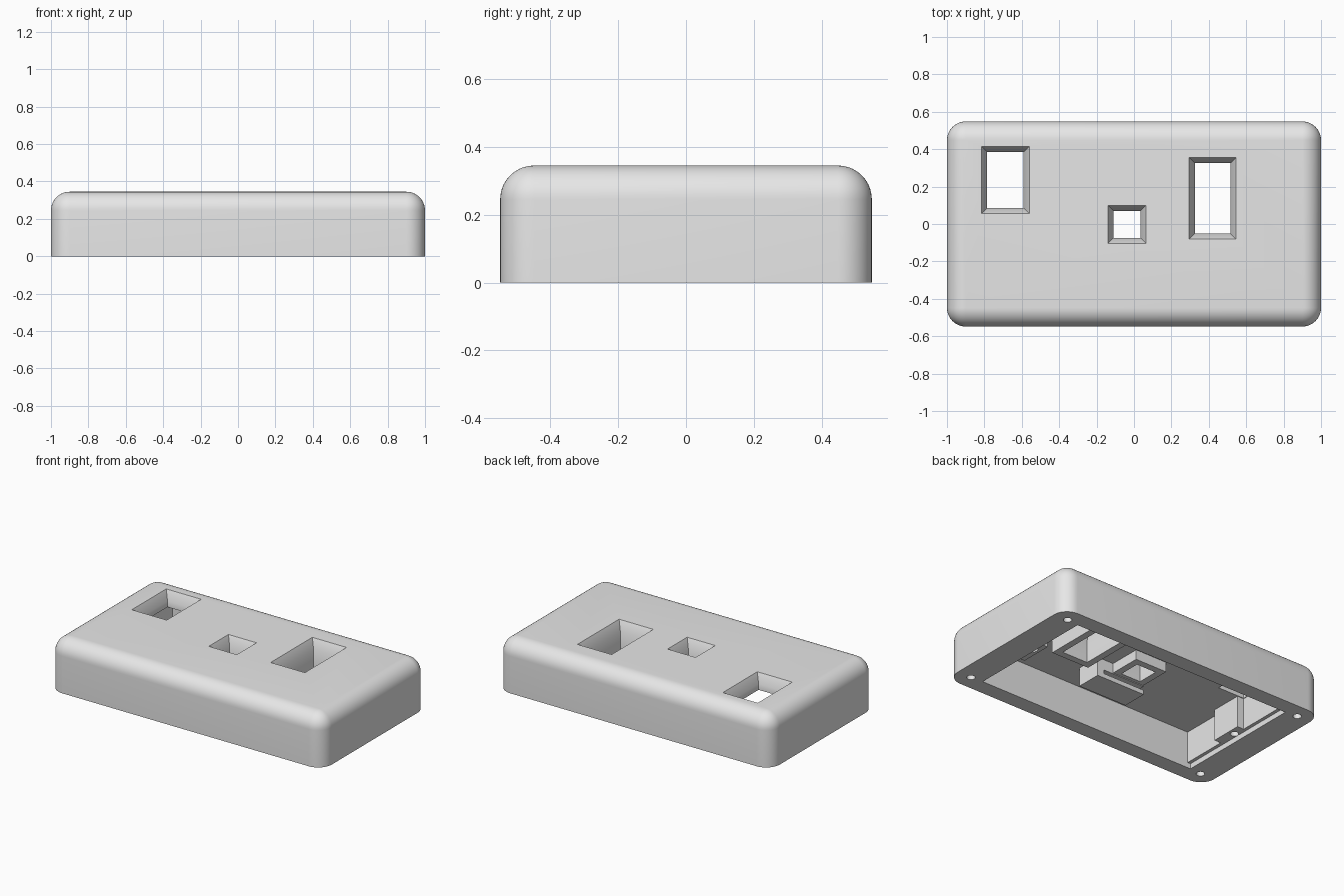
import bpy
import bmesh
import math

default = bpy.data.objects.get("Cube")
if default:
    bpy.data.objects.remove(default, do_unlink=True)

grey = bpy.data.materials.new("light_grey")
grey.use_nodes = True
grey.diffuse_color = (0.8, 0.8, 0.8, 1)
grey.node_tree.nodes["Principled BSDF"].inputs["Base Color"].default_value = (0.8, 0.8, 0.8, 1)

TOP, CEILING, LEDGE = 0.345, 0.245, 0.035


def from_rings(name, rings):
    """Skin a stack of equal point rings and cap both ends."""
    bm = bmesh.new()
    loops = [[bm.verts.new(p) for p in ring] for ring in rings]
    for a, b in zip(loops, loops[1:]):
        for i in range(len(a)):
            j = (i + 1) % len(a)
            bm.faces.new((a[i], a[j], b[j], b[i]))
    bm.faces.new(loops[0][::-1])
    bm.faces.new(loops[-1])
    bmesh.ops.remove_doubles(bm, verts=bm.verts, dist=1e-5)
    bmesh.ops.recalc_face_normals(bm, faces=bm.faces)
    mesh = bpy.data.meshes.new(name)
    bm.to_mesh(mesh)
    bm.free()
    mesh.materials.append(grey)
    obj = bpy.data.objects.new(name, mesh)
    bpy.context.collection.objects.link(obj)
    return obj


def rect(x0, x1, y0, y1, z, grow=0):
    return [(x0 - grow, y0 - grow, z), (x1 + grow, y0 - grow, z),
            (x1 + grow, y1 + grow, z), (x0 - grow, y1 + grow, z)]


def box(name, x0, x1, y0, y1, z0, z1):
    return from_rings(name, [rect(x0, x1, y0, y1, z) for z in (z0, z1)])


def peg(x, y, z0, z1, r=0.026, sides=20):
    turn = [2 * math.pi * i / sides for i in range(sides)]
    return from_rings("screw_hole", [[(x + r * math.cos(a), y + r * math.sin(a), z)
                                      for a in turn] for z in (z0, z1)])


def rounded_ring(r, z, cx=0.9, cy=0.448, steps=10):
    """Rounded rectangle whose corner centres stay fixed."""
    ring = []
    for k, (sx, sy) in enumerate(((1, 1), (-1, 1), (-1, -1), (1, -1))):
        for i in range(steps + 1):
            a = math.pi / 2 * (k + i / steps)
            ring.append((sx * cx + r * math.cos(a), sy * cy + r * math.sin(a), z))
    return ring


def combine(target, tool, operation):
    mod = target.modifiers.new("combine", 'BOOLEAN')
    mod.operation = operation
    mod.solver = 'EXACT'
    mod.object = tool
    bpy.context.view_layer.objects.active = target
    bpy.ops.object.modifier_apply(modifier=mod.name)
    bpy.data.objects.remove(tool, do_unlink=True)


# Outer shell with filleted vertical and top edges
R = 0.1
rings = [rounded_ring(R, 0)]
for i in range(11):
    t = math.pi / 2 * i / 10
    rings.append(rounded_ring(R * math.cos(t), TOP - R + R * math.sin(t)))
shell = from_rings("case_shell", rings)

# Hollow underside with a shallow seat at both ends
combine(shell, box("cavity", -0.79, 0.79, -0.442, 0.442, -0.1, CEILING), 'DIFFERENCE')
combine(shell, box("seat", -0.812, 0.812, -0.442, 0.442, -0.1, LEDGE), 'DIFFERENCE')

# Screw bosses on the end walls
for side in (-1, 1):
    xs = sorted((side * 0.85, side * 0.742))
    combine(shell, box("boss", *xs, -0.135, 0.08, LEDGE, CEILING + 0.03), 'UNION')

# Window openings: inner rectangle, lower end of the sleeve (None for no sleeve)
windows = [(-0.785, -0.59, 0.085, 0.385, None),
           (-0.11, 0.035, -0.075, 0.07, 0.18),
           (0.325, 0.515, -0.05, 0.325, 0.14)]

# Sleeves around the openings and a slotted bracket beside the middle one
for x0, x1, y0, y1, low in windows:
    if low:
        combine(shell, box("sleeve", x0 - 0.045, x1 + 0.045, y0 - 0.045, y1 + 0.045,
                           low, CEILING + 0.03), 'UNION')
combine(shell, box("bracket", -0.16, 0.2, -0.27, -0.1, 0.12, CEILING + 0.03), 'UNION')
combine(shell, box("bracket_slot", -0.2, 0.15, -0.16, -0.09, 0.15, 0.175), 'DIFFERENCE')

# Cut the windows, flared towards the top face
for x0, x1, y0, y1, low in windows:
    area = (x0, x1, y0, y1)
    flare = [rect(*area, 0.06), rect(*area, 0.285),
             rect(*area, TOP, 0.03), rect(*area, TOP + 0.03, 0.045)]
    combine(shell, from_rings("window_cutter", flare), 'DIFFERENCE')

# Screw holes in the rim corners and in the bosses
for sx in (-1, 1):
    for sy in (-1, 1):
        combine(shell, peg(sx * 0.897, sy * 0.45, -0.1, 0.15), 'DIFFERENCE')
    combine(shell, peg(sx * 0.785, 0.0, -0.1, 0.15), 'DIFFERENCE')

# Smooth fillets, crisp edges
bpy.ops.object.select_all(action='DESELECT')
shell.select_set(True)
bpy.context.view_layer.objects.active = shell
bpy.ops.object.shade_smooth_by_angle(angle=math.radians(30))
